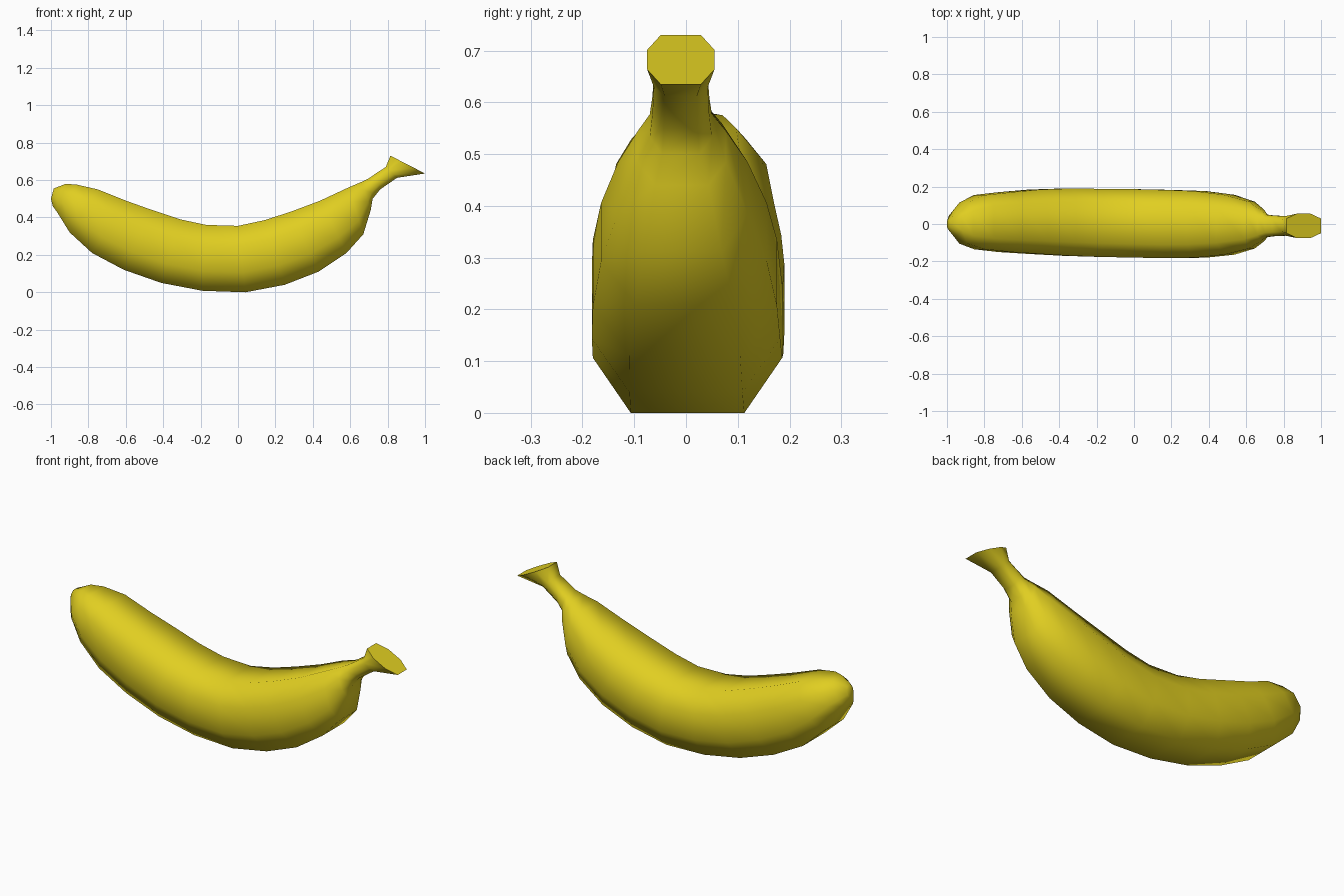
import bpy, bmesh, math
from mathutils import Vector

if "Cube" in bpy.data.objects:
    bpy.data.objects.remove(bpy.data.objects["Cube"])

# Ring stations: lower x, lower z, upper x, upper z, half width, y offset
STATIONS = [
    (-1.00, .50, -.985, .555, .025, 0),
    (-.99, .46, -.92, .58, .065, .005),
    (-.965, .425, -.86, .575, .11, .005),
    (-.90, .32, -.75, .55, .145, .01),
    (-.78, .21, -.60, .49, .16, .01),
    (-.61, .12, -.46, .44, .172, .012),
    (-.41, .05, -.31, .39, .18, .01),
    (-.19, .008, -.17, .36, .182, .006),
    (.04, .0, .00, .355, .183, .003),
    (.25, .04, .14, .385, .182, 0),
    (.43, .11, .28, .43, .178, -.002),
    (.58, .21, .44, .49, .16, -.004),
    (.67, .31, .59, .56, .125, -.006),
    (.71, .44, .66, .59, .085, -.008),
    (.72, .50, .70, .61, .06, -.01),
    (.76, .55, .74, .637, .055, -.01),
    (.85, .612, .79, .67, .052, -.01),
    (1.00, .635, .815, .73, .065, -.01),
]
# Eight-sided cross-section: (across, along lower-to-upper)
SECTION = [(-.6, -1), (.6, -1), (1, -.4), (1, .4),
           (.6, 1), (-.6, 1), (-1, .4), (-1, -.4)]


def ring(bm, bx, bz, tx, tz, w, yc):
    mid = Vector(((bx + tx) / 2, yc, (bz + tz) / 2))
    half = Vector(((tx - bx) / 2, 0, (tz - bz) / 2))
    return [bm.verts.new(mid + half * s + Vector((0, a * w, 0))) for a, s in SECTION]


# Banana body and stem lofted as one skin
bm = bmesh.new()
rings = [ring(bm, *s) for s in STATIONS]
n = len(SECTION)
for r0, r1 in zip(rings, rings[1:]):
    for i in range(n):
        j = (i + 1) % n
        bm.faces.new((r0[i], r0[j], r1[j], r1[i]))
bm.faces.new(rings[0])
bm.faces.new(rings[-1])
bmesh.ops.recalc_face_normals(bm, faces=bm.faces)

mesh = bpy.data.meshes.new("banana")
bm.to_mesh(mesh)
bm.free()
banana = bpy.data.objects.new("banana", mesh)
bpy.context.collection.objects.link(banana)

# Yellow peel
peel = bpy.data.materials.new("yellow_peel")
peel.diffuse_color = (0.75, 0.62, 0.015, 1)
peel.use_nodes = True
peel.node_tree.nodes["Principled BSDF"].inputs["Base Color"].default_value = peel.diffuse_color
mesh.materials.append(peel)

bpy.context.view_layer.objects.active = banana
banana.select_set(True)
bpy.ops.object.shade_smooth_by_angle(angle=math.radians(65))
